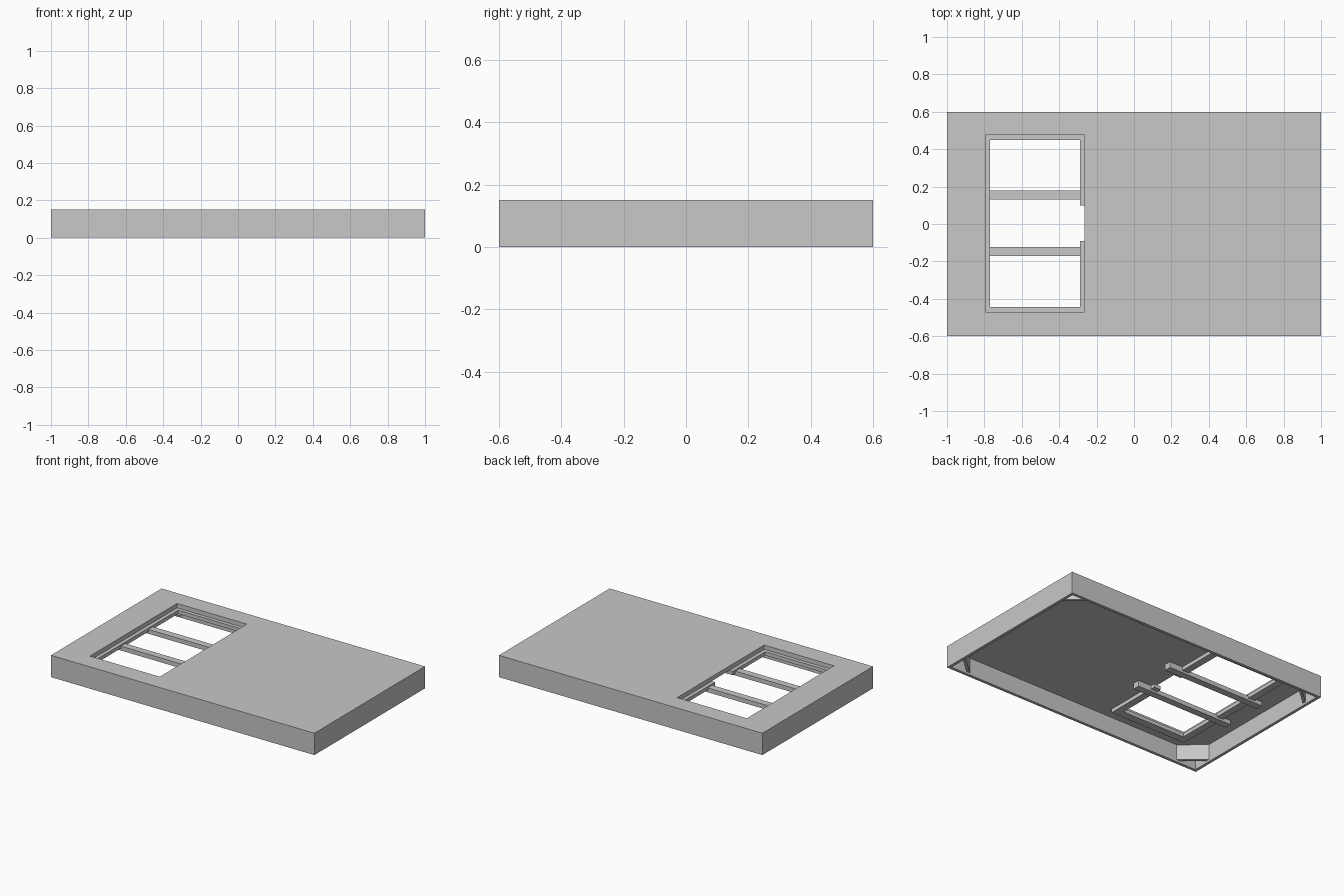
import bpy
import bmesh
from mathutils import Vector

cube = bpy.data.objects.get("Cube")
if cube:
    bpy.data.objects.remove(cube, do_unlink=True)

grey = bpy.data.materials.new("plain_grey")
grey.use_nodes = True
COLOUR = (0.58, 0.58, 0.58, 1)
grey.diffuse_color = COLOUR
grey.node_tree.nodes["Principled BSDF"].inputs["Base Color"].default_value = COLOUR


def finish(name, bm):
    bmesh.ops.recalc_face_normals(bm, faces=bm.faces)
    mesh = bpy.data.meshes.new(name)
    bm.to_mesh(mesh)
    bm.free()
    mesh.materials.append(grey)
    obj = bpy.data.objects.new(name, mesh)
    bpy.context.collection.objects.link(obj)
    return obj


def rect(x0, x1, y0, y1):
    return [(x0, y0), (x1, y0), (x1, y1), (x0, y1)]


def prism(name, outline, z0, z1):
    """Extrude a flat outline from z0 to z1."""
    bm = bmesh.new()
    face = bm.faces.new([bm.verts.new((x, y, z0)) for x, y in outline])
    new = bmesh.ops.extrude_face_region(bm, geom=[face])["geom"]
    verts = [v for v in new if isinstance(v, bmesh.types.BMVert)]
    bmesh.ops.translate(bm, verts=verts, vec=Vector((0, 0, z1 - z0)))
    return finish(name, bm)


def closed_loft(name, rings):
    """Join rectangular rings in order, the last back to the first."""
    bm = bmesh.new()
    loops = [[bm.verts.new((x, y, z)) for x, y in pts] for pts, z in rings]
    for a, b in zip(loops, loops[1:] + loops[:1]):
        for i in range(4):
            j = (i + 1) % 4
            bm.faces.new((a[i], a[j], b[j], b[i]))
    return finish(name, bm)


TOP, UNDER = 0.15, 0.12
X, Y, WALL = 1.0, 0.6, 0.02

# Open-bottomed casing with a rectangular opening in its top
outer = rect(-X, X, -Y, Y)
inner = rect(-X + WALL, X - WALL, -Y + WALL, Y - WALL)
opening = rect(-0.795, -0.265, -0.47, 0.475)
closed_loft("casing", [(opening, TOP), (outer, TOP), (outer, 0), (inner, 0),
                       (inner, UNDER), (opening, UNDER)])

# Ledge frame below the opening, with a gap in its inner side
prism("ledge_frame", [
    (-0.24, 0.10), (-0.24, 0.50), (-0.82, 0.50), (-0.82, -0.50),
    (-0.24, -0.50), (-0.24, -0.09), (-0.29, -0.09), (-0.29, -0.445),
    (-0.77, -0.445), (-0.77, 0.45), (-0.29, 0.45), (-0.29, 0.10)],
    0.095, UNDER)

# Two support bars, each with a mounting block at one end
for side, y0, y1 in (("front", -0.17, -0.123), ("back", 0.13, 0.178)):
    prism(side + "_support_bar", rect(-0.88, -0.14, y0, y1), 0.08, 0.11)
    prism(side + "_bar_block", rect(-0.24, -0.14, y0, y1), 0.11, UNDER)

# Diagonal braces in the four corners
for xname, sx in (("left", 1), ("right", -1)):
    for yname, sy in (("front", -1), ("back", 1)):
        ix, iy = X - WALL, Y - WALL
        brace = [(ix - 0.15, iy), (ix, iy - 0.13),
                 (ix, iy - 0.105), (ix - 0.12, iy)]
        prism(f"{yname}_{xname}_corner_brace",
              [(sx * x, sy * y) for x, y in brace], 0.015, UNDER)
